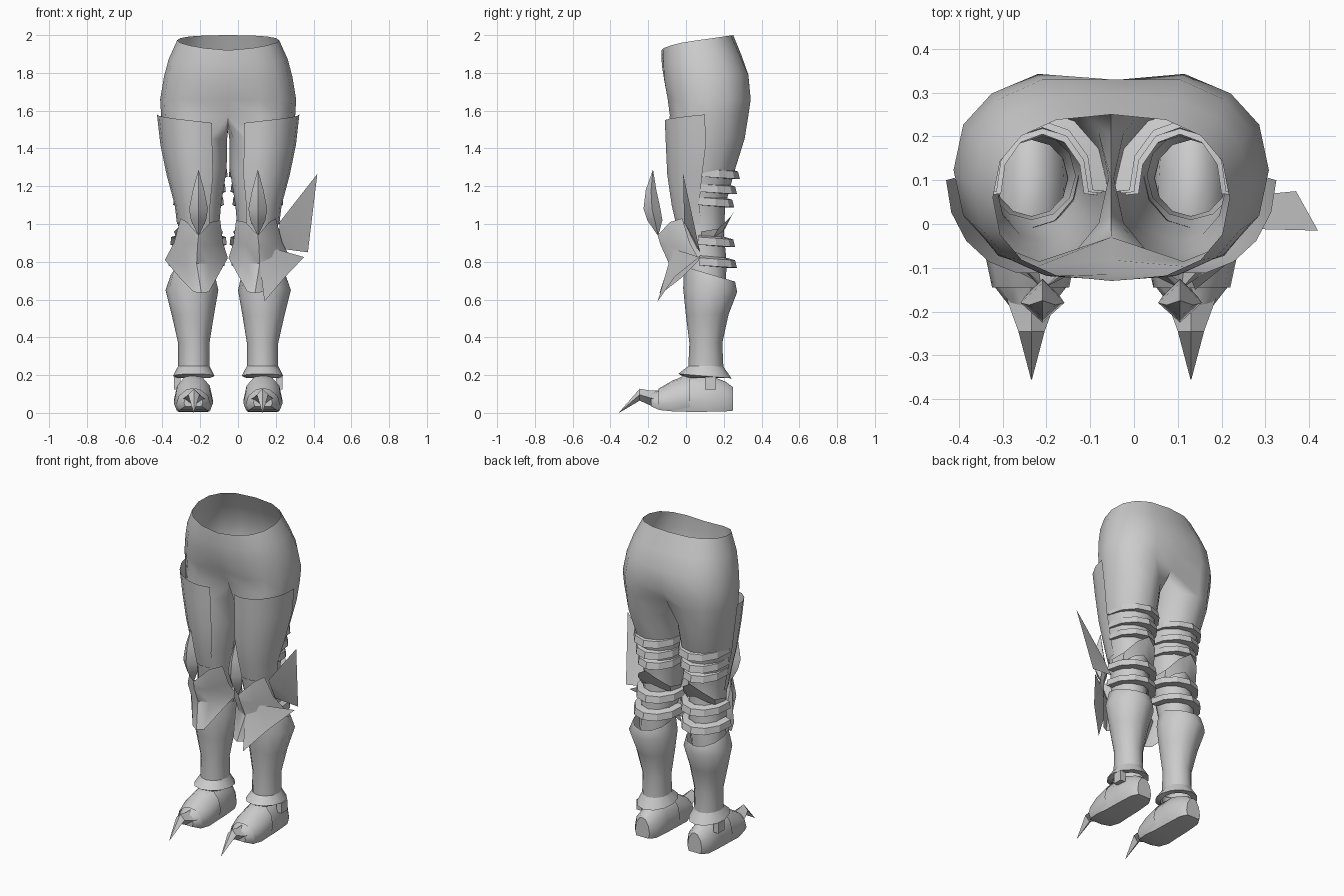
import bpy, bmesh, math

if "Cube" in bpy.data.objects:
    bpy.data.objects.remove(bpy.data.objects["Cube"])

C = -0.052  # symmetry plane of the legs
steel = bpy.data.materials.new("plain grey")
steel.diffuse_color = (0.6, 0.6, 0.6, 1)
steel.use_nodes = True
steel.node_tree.nodes["Principled BSDF"].inputs["Base Color"].default_value = steel.diffuse_color


def build(name, verts, faces, mirror=True, angle=40):
    """Mesh from points, with a mirrored twin across the symmetry plane."""
    bm = bmesh.new()
    for side in ((1, -1) if mirror else (1,)):
        vs = [bm.verts.new((C + side * (x - C), y, z)) for x, y, z in verts]
        for f in faces:
            bm.faces.new([vs[i] for i in (f if side > 0 else f[::-1])])
    bmesh.ops.remove_doubles(bm, verts=bm.verts, dist=0.0005)
    bmesh.ops.recalc_face_normals(bm, faces=bm.faces)
    me = bpy.data.meshes.new(name)
    bm.to_mesh(me)
    bm.free()
    me.materials.append(steel)
    ob = bpy.data.objects.new(name, me)
    bpy.context.collection.objects.link(ob)
    bpy.ops.object.select_all(action='DESELECT')
    ob.select_set(True)
    bpy.context.view_layer.objects.active = ob
    bpy.ops.object.shade_smooth_by_angle(angle=math.radians(angle))
    return ob


def grid(rows, closed, base=0):
    """Quads between consecutive rows of equal length."""
    n = len(rows[0])
    return [(base + r * n + k, base + r * n + (k + 1) % n,
             base + (r + 1) * n + (k + 1) % n, base + (r + 1) * n + k)
            for r in range(len(rows) - 1) for k in range(n if closed else n - 1)]


def ring(cx, cy, rx, ry, z, tilt=0, a0=-120, a1=210, n=12, peak=0):
    """Ellipse points; 0 degrees is outward, 90 is back, -90 is front."""
    out = []
    for k in range(n):
        a = math.radians(a0 + (a1 - a0) * k / (n - 1))
        s = math.sin(a)
        out.append((cx + rx * math.cos(a), cy + ry * s,
                    z + tilt * s + peak * max(0, s) ** 3))
    return out


def loft(name, rows, closed=True, caps=(), **kw):
    verts = [p for r in rows for p in r]
    n = len(rows[0])
    faces = grid(rows, closed)
    if 'start' in caps:
        faces.append(tuple(range(n))[::-1])
    if 'end' in caps:
        faces.append(tuple(range(len(verts) - n, len(verts))))
    return build(name, verts, faces, **kw)


# Trousers: half rings round the hips, then closed rings down each leg
hips = []
for rx, yf, yb, zf, zb, dent in ((.27, -.13, .25, 1.92, 2.0, 0),
                                 (.315, -.133, .30, 1.84, 1.89, .005),
                                 (.34, -.13, .345, 1.76, 1.79, .015),
                                 (.36, -.112, .358, 1.66, 1.66, .03),
                                 (.355, -.10, .345, 1.575, 1.575, .07)):
    row = []
    for k in range(9):
        a = math.radians(-90 + 22.5 * k)
        s = math.sin(a)
        y = (yf + yb) / 2 + (yb - yf) / 2 * math.copysign(abs(s) ** .85, s)
        t = (s + 1) / 2
        if k in (0, 8):
            y -= math.copysign(dent, s)
        row.append((C + rx * max(0, math.cos(a)) ** .8 if 0 < k < 8 else C,
                    y, zf + (zb - zf) * t ** .6))
    hips.append(row)
crotch = [(C, .2, 1.52), (C, .1, 1.5), (C, .02, 1.53)]
legs = [hips[-1] + crotch]
legs += [ring(*p) for p in ((.122, .105, .168, .205, 1.45), (.108, .085, .152, .175, 1.29),
                            (.104, .07, .118, .138, 1.1), (.104, .08, .105, .12, .95),
                            (.12, .10, .105, .115, .8), (.13, .11, .10, .10, .66))]
verts = [p for r in hips + legs for p in r]
build("trousers", verts, grid(hips, False) + grid(legs, True, 45), angle=60)

# Lower leg armour, its upper rim higher at the front
loft("greave", [ring(*p) for p in ((.135, .125, .115, .135, .735, -.04),
                                   (.14, .128, .14, .143, .65, -.01),
                                   (.135, .112, .112, .113, .52),
                                   (.13, .105, .083, .087, .37),
                                   (.13, .105, .083, .095, .2))], angle=60)

# Thigh plate over the front and outer side
plates = []
for cx, cy, rx, ry, z, rise in ((.13, .1, .195, .215, 1.535, .045),
                                (.124, .105, .183, .215, 1.42, 0),
                                (.11, .085, .164, .187, 1.26, 0),
                                (.106, .07, .125, .148, 1.1, 0),
                                (.104, .08, .115, .135, 1.0, 0)):
    row = ring(cx, cy, rx, ry, z, a0=-120, a1=0, n=7)
    plates.append([(x, y, w + rise * k / 6) for k, (x, y, w) in enumerate(row)])
loft("thigh_plate", plates, closed=False)

# Straps behind thigh and knee
straps = (("upper_thigh_strap", .105, .09, .15, .185, 1.29),
          ("middle_thigh_strap", .105, .085, .14, .175, 1.21),
          ("lower_thigh_strap", .105, .08, .13, .165, 1.14),
          ("upper_knee_strap", .105, .08, .145, .17, .93),
          ("lower_knee_strap", .115, .085, .145, .175, .82))
for name, cx, cy, rx, ry, z in straps:
    arc = dict(a0=-5, a1=185, n=7)
    loft(name, [ring(cx, cy, rx - .035, ry - .04, z + .012, -.012, **arc),
                ring(cx, cy, rx, ry, z, -.012, **arc),
                ring(cx, cy, rx + .005, ry + .01, z - .04, -.012, **arc),
                ring(cx, cy, rx - .035, ry - .04, z - .04, -.012, **arc)],
         closed=False, angle=25)

# Pointed flap behind the knee
flap = dict(a0=0, a1=180, n=7)
loft("knee_back_flap", [ring(.105, .08, .13, .18, .96, peak=.12, **flap),
                        ring(.105, .08, .115, .13, .92, peak=.06, **flap)], closed=False, angle=25)

# Knee guard with a ridge, side points and a flared lower lip
knee = [(-.01, -.02, 1.02), (.04, -.085, 1.01), (.105, -.15, .94), (.165, -.085, 1.01), (.2, -.02, 1.03),
        (-.025, .02, .9), (.04, -.10, .89), (.11, -.135, .89), (.18, -.10, .89), (.235, .02, .9),
        (-.05, .06, .82), (.05, -.06, .79), (.115, -.09, .79), (.18, -.06, .79), (.283, .07, .81),
        (.0, -.03, .73), (.05, -.12, .64), (.09, -.14, .635), (.13, -.12, .64), (.2, -.03, .71)]
build("knee_guard", knee, grid([knee[i:i + 5] for i in (0, 5, 10, 15)], False), angle=35)

# Extra flare and fin on one knee only
build("knee_flare", [(.19, -.07, .87), (.35, .07, .825), (.25, -.06, .72), (.14, -.15, .59), (.115, -.092, .79)],
      [(0, 1, 2, 4), (4, 2, 3)], mirror=False, angle=20)
build("knee_fin", [(.42, -.015, 1.265), (.37, .075, .85), (.22, .06, .87), (.22, -.01, 1.01), (.29, .03, .94)],
      [(0, 1, 4), (1, 2, 4), (2, 3, 4), (3, 0, 4)], mirror=False, angle=20)


# Spike standing over the knee
def diamond(y, z, w, d):
    return [(.105 + w, y, z), (.105, y + d, z), (.105 - w, y, z), (.105, y - d, z)]


loft("knee_spike", [diamond(*p) for p in ((-.175, 1.285, .001, .001), (-.185, 1.18, .03, .028),
                                          (-.18, 1.08, .05, .045), (-.165, 1.02, .04, .04),
                                          (-.148, .94, .002, .002))], angle=50)


# Shoe: cross sections from heel to toe
def section(y, w, lo, hi, cx=.132):
    h = hi - lo
    prof = ((.85, 0), (1, .25), (.85, .65), (.4, .95), (0, 1))
    right = [(cx + w * a, y, lo + h * b) for a, b in prof]
    return right + [(2 * cx - x, y, z) for x, y, z in right[-2::-1]]


loft("shoe", [section(*p) for p in ((.25, .05, .012, .135), (.21, .08, .008, .165), (.11, .088, .006, .205),
                                    (0, .092, .006, .205), (-.07, .099, .008, .165),
                                    (-.14, .085, .015, .12), (-.185, .05, .035, .105))],
     caps=('start', 'end'), angle=45)

# Toe cap and its drooping claw
loft("toe_cap", [section(*p) for p in ((.02, .102, .03, .205), (-.07, .104, .012, .172), (-.145, .088, .02, .128))], closed=False)
loft("toe_claw", [[(.13 + w, y, (lo + hi) / 2), (.13, y, hi), (.13 - w, y, (lo + hi) / 2), (.13, y, lo)]
                  for y, w, lo, hi in ((-.13, .07, .02, .118), (-.19, .05, .04, .118),
                                       (-.245, .03, .065, .128), (-.355, .001, 0, .002))],
     caps=('start',), angle=35)

# Flared ankle cuff and its side buckle
loft("ankle_cuff", [ring(.13, .105, .082, .09, .25, n=12), ring(.13, .1, .11, .14, .195, -.012, n=12),
                    ring(.13, .1, .085, .1, .185, n=12)], angle=35)
box = [(x, y, z) for x in (.2, .235) for y in (.1, .16) for z in (.125, .19)]
build("ankle_buckle", box, [(0, 1, 3, 2), (4, 6, 7, 5), (0, 4, 5, 1), (2, 3, 7, 6), (0, 2, 6, 4), (1, 5, 7, 3)])
